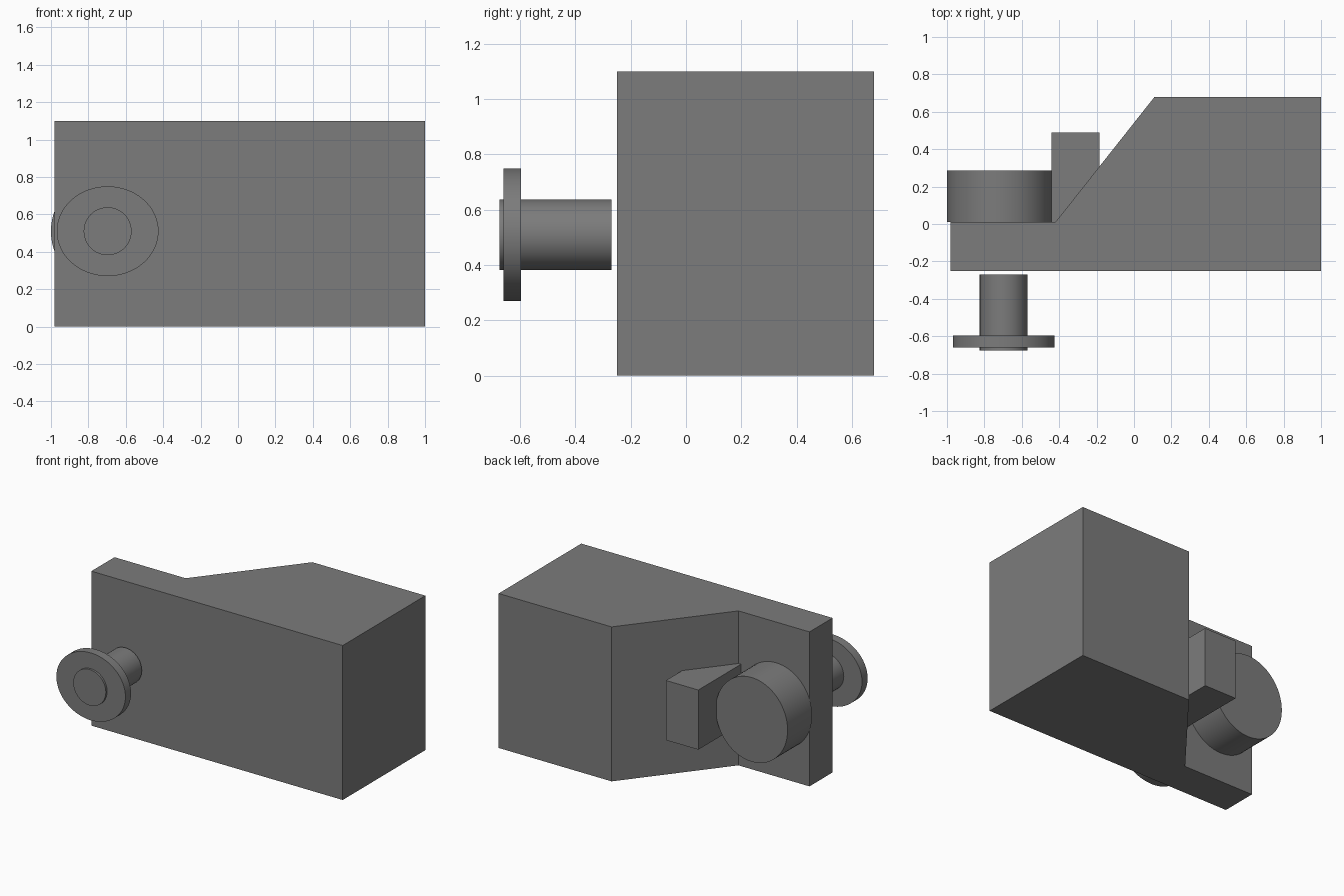
import bpy, bmesh, math
from mathutils import Matrix

cube = bpy.data.objects.get("Cube")
if cube:
    bpy.data.objects.remove(cube, do_unlink=True)

grey = bpy.data.materials.new("mid grey")
grey.use_nodes = True
color = (0.2, 0.2, 0.2, 1)
grey.diffuse_color = color
grey.node_tree.nodes["Principled BSDF"].inputs["Base Color"].default_value = color


def finish(name, bm, smooth=False):
    bmesh.ops.recalc_face_normals(bm, faces=bm.faces)
    mesh = bpy.data.meshes.new(name)
    bm.to_mesh(mesh)
    bm.free()
    mesh.materials.append(grey)
    obj = bpy.data.objects.new(name, mesh)
    bpy.context.collection.objects.link(obj)
    if smooth:
        bpy.ops.object.select_all(action='DESELECT')
        obj.select_set(True)
        bpy.context.view_layer.objects.active = obj
        bpy.ops.object.shade_smooth_by_angle(angle=math.radians(30))
    return obj


def prism(name, outline, z0, z1):
    """Plan outline raised from z0 to z1."""
    bm = bmesh.new()
    face = bm.faces.new([bm.verts.new((x, y, z0)) for x, y in outline])
    top = bmesh.ops.extrude_face_region(bm, geom=[face])["geom"]
    verts = [v for v in top if isinstance(v, bmesh.types.BMVert)]
    bmesh.ops.translate(bm, verts=verts, vec=(0, 0, z1 - z0))
    return finish(name, bm)


def disc(name, x, z, rx, rz, y0, y1):
    """Round or oval cylinder lying along y."""
    bm = bmesh.new()
    bmesh.ops.create_cone(bm, cap_ends=True, segments=64, radius1=1, radius2=1, depth=1)
    place = (Matrix.Translation((x, (y0 + y1) / 2, z))
             @ Matrix.Diagonal((rx, y1 - y0, rz, 1))
             @ Matrix.Rotation(math.pi / 2, 4, 'X'))
    bmesh.ops.transform(bm, matrix=place, verts=bm.verts)
    return finish(name, bm, True)


# Housing with a thin plate on one side and a sloped shoulder
prism("body", [(-0.98, -0.25), (1, -0.25), (1, 0.68),
               (0.11, 0.68), (-0.42, 0.01), (-0.98, 0.01)], 0, 1.1)

# Rear block beside the drum, cut off along the shoulder
prism("rear_block", [(-0.44, 0.01), (-0.42, 0.01), (-0.185, 0.307),
                     (-0.185, 0.49), (-0.44, 0.49)], 0.3, 0.725)

# Rear drum, front post and its flange
axis_z = 0.51
disc("rear_drum", -0.717, axis_z, 0.283, 0.3, 0.01, 0.285)
disc("front_post", -0.697, axis_z, 0.128, 0.128, -0.675, -0.27)
disc("front_flange", -0.697, axis_z, 0.272, 0.24, -0.66, -0.597)
